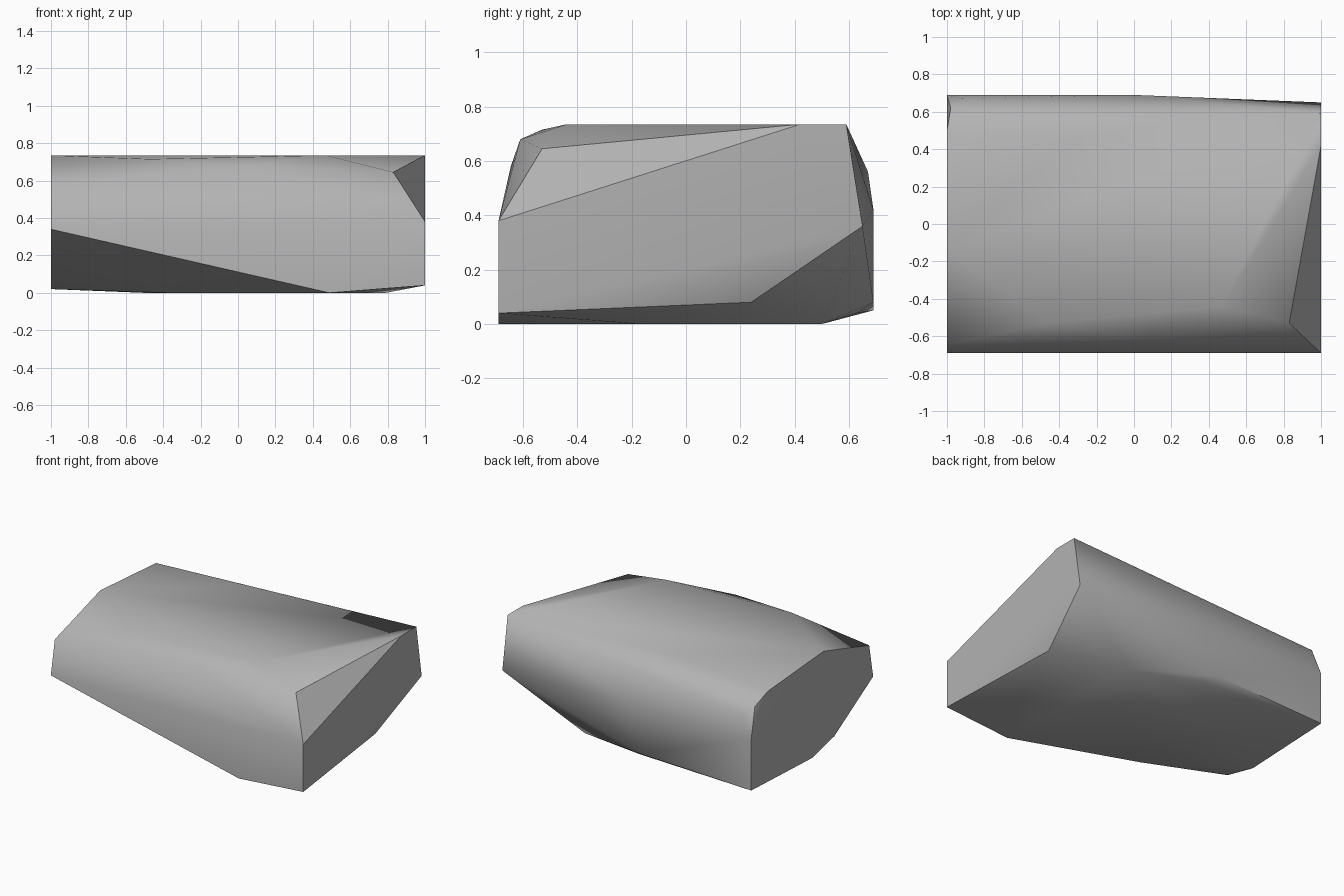
import bpy
import bmesh
import math

default_cube = bpy.data.objects.get("Cube")
if default_cube:
    bpy.data.objects.remove(default_cube, do_unlink=True)


def make_material(name, color):
    """Create one flat, matte colour."""
    material = bpy.data.materials.new(name)
    material.use_nodes = True
    material.diffuse_color = color
    shader = material.node_tree.nodes["Principled BSDF"]
    shader.inputs["Base Color"].default_value = color
    shader.inputs["Roughness"].default_value = 0.9
    return material


def end_profile(x, outline):
    """Place a (y, z) outline on a flat end of the boulder."""
    return [(x, y, z) for y, z in outline]


def convex_stone(name, corners, material, sharp_angle):
    """Wrap the corner points in a convex skin and shade it."""
    bm = bmesh.new()
    for corner in corners:
        bm.verts.new(corner)
    result = bmesh.ops.convex_hull(bm, input=bm.verts[:])
    unused = set(result["geom_interior"] + result["geom_unused"])
    loose = [item for item in unused if isinstance(item, bmesh.types.BMVert)]
    bmesh.ops.delete(bm, geom=loose, context="VERTS")
    # Merge coplanar triangles into clean facets
    bmesh.ops.dissolve_limit(bm, angle_limit=math.radians(1),
                             verts=bm.verts[:], edges=bm.edges[:])
    bmesh.ops.recalc_face_normals(bm, faces=bm.faces[:])
    mesh = bpy.data.meshes.new(name)
    bm.to_mesh(mesh)
    bm.free()
    mesh.materials.append(material)
    stone = bpy.data.objects.new(name, mesh)
    bpy.context.collection.objects.link(stone)
    bpy.ops.object.select_all(action="DESELECT")
    stone.select_set(True)
    bpy.context.view_layer.objects.active = stone
    bpy.ops.object.shade_smooth_by_angle(angle=math.radians(sharp_angle))
    return stone


# Flat broken ends
left_end = end_profile(1, [(-.69, .04), (-.69, .38), (.42, .735),
                           (.59, .735), (.65, .36)])
right_end = end_profile(-1, [(-.69, .34), (-.645, .58), (-.13, .735),
                             (.5, .69), (.69, .42), (.69, .05),
                             (0, .02), (-.25, .08)])

# Worn ridge between the front and the top
front_ridge = [(.83, -.53, .645), (.47, -.44, .735),
               (.03, -.61, .68), (-.47, -.53, .715)]

# Chipped top edge and lower edge along the back
back_edge = [(-.26, .48, .735), (-.98, .62, .62), (-.92, .67, .56),
             (0, .69, .42), (-.12, .69, .08), (-.07, .63, .04)]

# Resting surface and its chipped rim
underside = [(.49, -.69, 0), (.79, -.17, 0), (.45, .5, 0),
             (-.5, .2, 0), (-.37, -.38, 0), (.92, .24, .08)]

stone_grey = make_material("stone grey", (.45, .45, .45, 1))
convex_stone("boulder", left_end + right_end + front_ridge + back_edge + underside,
             stone_grey, sharp_angle=38)
